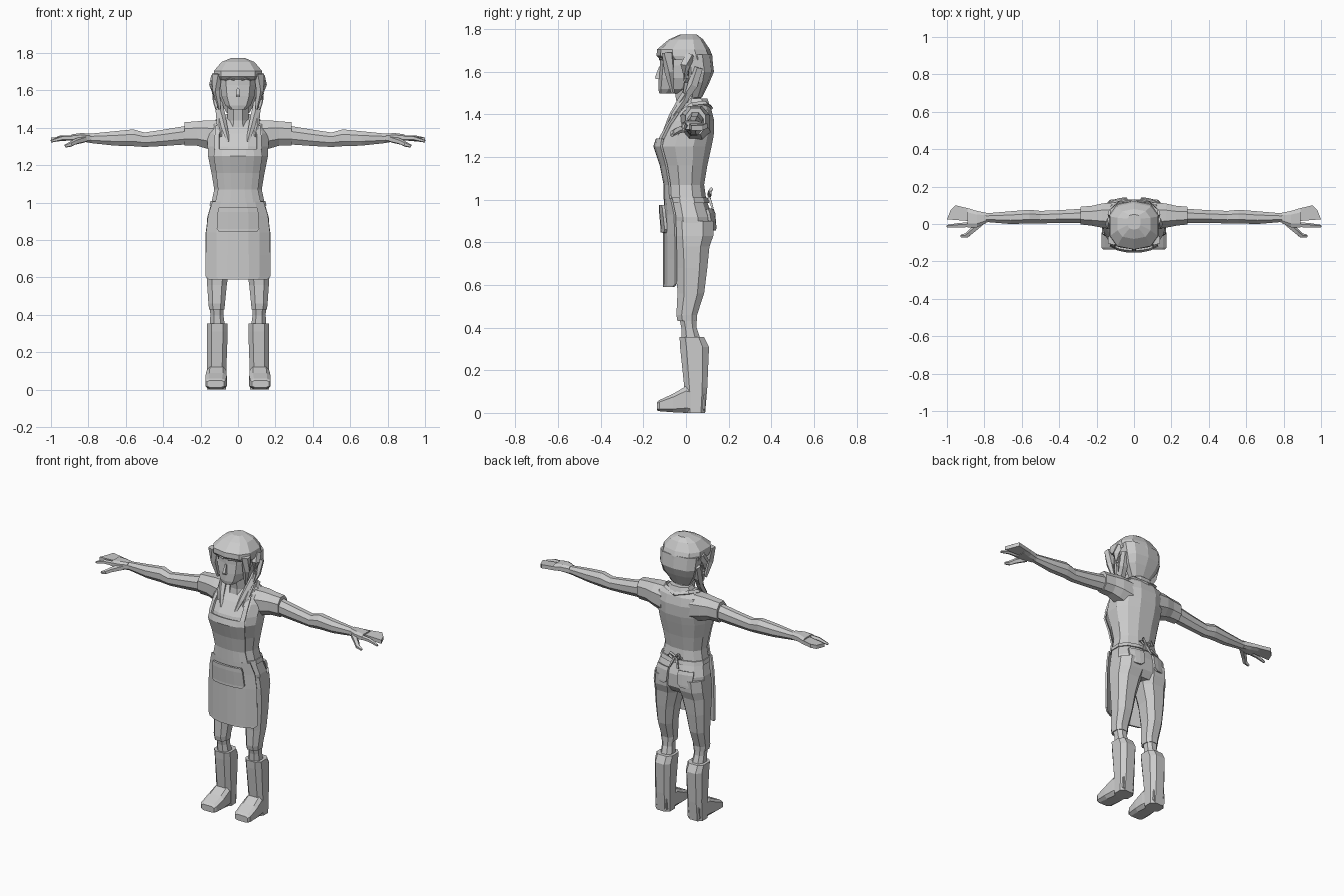
import bpy, bmesh, math
from mathutils import Vector

mat = bpy.data.materials.new("plain grey")
mat.diffuse_color = (0.6, 0.6, 0.6, 1)


def add(name, verts, faces, mirror=False, thick=0):
    me = bpy.data.meshes.new(name)
    me.from_pydata([tuple(v) for v in verts], [], faces)
    bm = bmesh.new()
    bm.from_mesh(me)
    bmesh.ops.recalc_face_normals(bm, faces=bm.faces)
    bm.to_mesh(me)
    bm.free()
    me.materials.append(mat)
    ob = bpy.data.objects.new(name, me)
    bpy.context.collection.objects.link(ob)
    if thick:
        m = ob.modifiers.new("thickness", 'SOLIDIFY')
        m.thickness, m.offset = thick, 0
    if mirror:
        ob.modifiers.new("mirror", 'MIRROR').use_mirror_merge = False
    return ob


def skin(name, rings, mirror=False):
    n = len(rings[0])
    verts = [v for r in rings for v in r]
    faces = [(i * n + j, i * n + (j + 1) % n, (i + 1) * n + (j + 1) % n, (i + 1) * n + j)
             for i in range(len(rings) - 1) for j in range(n)]
    faces += [tuple(range(n)), tuple(range(len(verts) - n, len(verts)))]
    return add(name, verts, faces, mirror)


def unit(n, p):
    f = lambda t: math.copysign(abs(t) ** (2 / p), t) if abs(t) > 1e-6 else 0
    pts = [(f(math.cos(a)), f(math.sin(a))) for a in [(i + .5) * math.tau / n for i in range(n)]]
    mu, mv = max(u for u, v in pts), max(v for u, v in pts)
    return [(u / mu, v / mv) for u, v in pts]


def loft(name, axis, rows, n=8, p=2.0, mirror=False):
    """rows: position along the axis, then low/high of the two other axes"""
    rings = []
    for t, a0, a1, b0, b1 in rows:
        ring = []
        for u, v in unit(n, p):
            c = [(a0 + a1) / 2 + u * (a1 - a0) / 2, (b0 + b1) / 2 + v * (b1 - b0) / 2]
            c.insert('xyz'.index(axis), t)
            ring.append(c)
        rings.append(ring)
    return skin(name, rings, mirror)


def tube(name, pts, radii, n=5, mirror=True, flat=1.0):
    P = [Vector(q) for q in pts]
    rings = []
    for i, q in enumerate(P):
        d = P[min(i + 1, len(P) - 1)] - P[max(i - 1, 0)]
        rot = d.to_track_quat('Z', 'Y')
        rings.append([q + rot @ Vector((radii[i] * flat * math.cos(k * math.tau / n),
                                        radii[i] * math.sin(k * math.tau / n), 0)) for k in range(n)])
    return skin(name, rings, mirror)


# torso: height, half width, front y, back y
T = [(.80, .15, -.06, .10), (.84, .168, -.07, .125), (.92, .165, -.085, .125), (1.0, .142, -.09, .095),
     (1.07, .127, -.09, .085), (1.16, .142, -.108, .10), (1.25, .160, -.138, .12), (1.30, .162, -.122, .13),
     (1.37, .165, -.075, .132), (1.42, .15, -.035, .12), (1.455, .085, -.01, .10)]


def prof(z):
    z = min(max(z, T[0][0]), T[-1][0])
    for a, b in zip(T, T[1:]):
        if z <= b[0]:
            k = (z - a[0]) / (b[0] - a[0])
            return [p + (q - p) * k for p, q in zip(a, b)]


def surf(x, z, off=.01, side=-1):
    _, w, f, b = prof(z)
    u = min(abs(x) / (w + .01), 1)
    h = (1 - u ** 2.4) ** (1 / 2.4)
    return (f + b) / 2 + side * ((b - f) / 2 * h + off)


def sheet(name, rows, fn, cols=6, thick=.01, mirror=False):
    """rows: height, left x, right x"""
    verts = [(x, fn(x, z), z) for z, a, b in rows for x in [a + (b - a) * i / cols for i in range(cols + 1)]]
    c = cols + 1
    faces = [(r * c + i, r * c + i + 1, r * c + c + i + 1, r * c + c + i)
             for r in range(len(rows) - 1) for i in range(cols)]
    return add(name, verts, faces, mirror, thick)


loft("torso", 'z', [(z, -w, w, f, b) for z, w, f, b in T], 12, 2.4)
loft("waist_tie", 'z', [(z, -w - .006, w + .006, f - .006, b + .008)
                        for z, w, f, b in (prof(.985), prof(1.01))], 12, 2.4)

# apron: fitted bib, hanging skirt, pocket and neck straps
sheet("apron_bib", [(1.285, -.122, .122), (1.25, -.128, .128), (1.16, -.115, .115), (1.07, -.105, .105),
                    (1.0, -.12, .12)], surf)
hang = lambda x, z: -.102 + .055 * (abs(x) / .17) ** 2.6 + .004 * (z > .9)
sheet("apron_skirt", [(1.005, -.135, .135), (.93, -.158, .158), (.84, -.168, .168), (.72, -.17, .17),
                      (.605, -.17, .17), (.59, -.155, .155)], hang)
sheet("apron_pocket", [(.975, -.10, .10), (.95, -.107, .107), (.86, -.112, .112), (.845, -.10, .10)],
      lambda x, z: hang(x, z) - .01 - .012 * (z > .94), 4, .014)
sheet("shoulder_strap", [(1.285, .10, .125), (1.35, .10, .123), (1.41, .092, .118)],
      lambda x, z: surf(x, z, .012), 1, .012, True)
tube("strap_over_shoulder", [(.108, -.02, 1.405), (.107, .03, 1.443), (.08, .09, 1.45), (0, .115, 1.43)],
     [.015, .014, .014, .014], 4)

# bow at the back
tube("bow_loop", [(0, .105, 1.025), (.03, .118, 1.05), (.045, .112, 1.03), (.02, .112, 1.015)],
     [.007, .01, .01, .006], 4)
tube("bow_tail", [(.004, .105, 1.025), (.018, .115, .99), (.03, .125, .96)], [.007, .008, .006], 4)

# hips, legs and boots
loft("trouser_leg", 'z', [(.90, .0, .165, -.07, .13), (.83, .0, .174, -.065, .128), (.78, .012, .175, -.055, .11),
                          (.68, .04, .172, -.045, .10), (.56, .06, .165, -.04, .085),
                          (.46, .07, .158, -.045, .052), (.43, .072, .155, -.04, .052)], 8, 2.5, True)
loft("calf", 'z', [(.46, .077, .15, -.035, .048), (.40, .078, .148, -.022, .05), (.34, .07, .15, -.02, .07)], 8, 2.3, True)
loft("boot_shaft", 'z', [(.355, .055, .167, -.03, .085), (.31, .055, .167, -.028, .108), (.12, .062, .165, -.008, .10),
                         (.0, .065, .165, .0, .09)], 8, 3, True)
loft("boot_foot", 'y', [(.09, .075, .155, 0, .10), (.0, .062, .168, 0, .125), (-.06, .06, .174, .003, .09),
                        (-.125, .066, .174, .008, .06), (-.137, .075, .165, .012, .05)], 8, 4, True)

# back pockets
sheet("back_pocket", [(.955, .035, .125), (.935, .035, .128), (.87, .04, .122), (.855, .06, .10)],
      lambda x, z: surf(x, z, .012, 1), 3, .014, True)

# sleeves, arms and hands
loft("sleeve", 'x', [(.10, -.03, .115, 1.27, 1.44), (.17, -.02, .11, 1.29, 1.44), (.22, -.01, .098, 1.305, 1.435),
                     (.285, -.002, .092, 1.305, 1.43)], 8, 2.2, True)
loft("arm", 'x', [(.27, .006, .082, 1.312, 1.412), (.40, .006, .074, 1.303, 1.39), (.50, .003, .07, 1.298, 1.375),
                  (.56, .003, .076, 1.302, 1.392), (.66, .0, .068, 1.305, 1.382), (.78, .01, .058, 1.318, 1.37),
                  (.81, .005, .06, 1.323, 1.368)], 8, 2, True)
loft("palm", 'x', [(.79, .005, .06, 1.322, 1.37), (.84, -.018, .07, 1.325, 1.372), (.89, -.02, .085, 1.33, 1.365)],
     8, 3, True)
add("fingers", [(x, y, z + d) for x, y, z in [(.87, .015, 1.345), (.87, .08, 1.345), (.955, .10, 1.345),
                                              (.98, .075, 1.335), (1.0, .025, 1.335)] for d in (-.01, .013)],
    [(0, 2, 4, 6, 8), (1, 3, 5, 7, 9)] + [(2 * i, 2 * i + 1, (2 * i + 3) % 10, (2 * i + 2) % 10) for i in range(5)], True)
tube("index_finger", [(.86, -.004, 1.348), (.94, -.008, 1.345), (1.0, -.012, 1.328)], [.015, .013, .007])
tube("thumb", [(.82, .005, 1.34), (.87, -.04, 1.325), (.895, -.062, 1.312), (.925, -.065, 1.302)],
     [.02, .016, .014, .008])

# neck, collar and face
loft("neck", 'z', [(1.38, -.07, .07, -.05, .09), (1.44, -.056, .056, -.042, .075), (1.56, -.056, .056, -.06, .06)], 8)
loft("collar", 'z', [(1.44, -.088, .088, -.015, .112), (1.475, -.066, .066, .0, .10)], 8, 2.3)
loft("face", 'z', [(1.498, -.042, .042, -.125, -.03), (1.52, -.068, .068, -.13, .03), (1.57, -.088, .088, -.128, .06),
                   (1.63, -.095, .095, -.122, .06), (1.70, -.095, .095, -.122, .06)], 10, 2.4)
loft("nose", 'z', [(1.565, -.012, .012, -.142, -.11), (1.575, -.01, .01, -.145, -.11), (1.625, -.005, .005, -.126, -.11)],
     4, 2, False)
tube("eyebrow", [(.018, -.122, 1.657), (.045, -.12, 1.664), (.07, -.104, 1.655)], [.005, .005, .004], 4)

# hair: cap with fringe, back volume, ear locks and front plaits
loft("hair_cap", 'z', [(1.655, -.128, .128, -.118, .125), (1.675, -.132, .132, -.138, .124),
                       (1.705, -.128, .128, -.136, .112), (1.752, -.088, .088, -.08, .08),
                       (1.774, -.035, .035, -.03, .052)], 10, 2.7)
loft("hair_back", 'z', [(1.48, -.06, .06, .01, .075), (1.55, -.105, .105, .0, .11), (1.60, -.122, .122, -.02, .131),
                        (1.68, -.128, .128, -.03, .122)], 10, 2.6)
tube("side_lock", [(.115, -.085, 1.69), (.115, -.08, 1.60), (.098, -.062, 1.50)], [.03, .022, .008], 5)
tube("ear_lock", [(.12, .02, 1.68), (.13, -.005, 1.63), (.125, .0, 1.57)], [.025, .025, .012], 5)
tube("front_plait", [(.118, .06, 1.62), (.11, .035, 1.54), (.088, -.02, 1.46), (.07, -.065, 1.39), (.052, -.098, 1.325)],
     [.024, .026, .022, .017, .009], 5)
tube("loose_strand", [(.112, .04, 1.58), (.10, -.005, 1.47), (.098, -.055, 1.40), (.09, -.075, 1.355)],
     [.018, .018, .014, .006], 5)
tube("cheek_strand", [(.12, .0, 1.61), (.122, .0, 1.55), (.114, -.01, 1.50)], [.014, .012, .006], 4)
